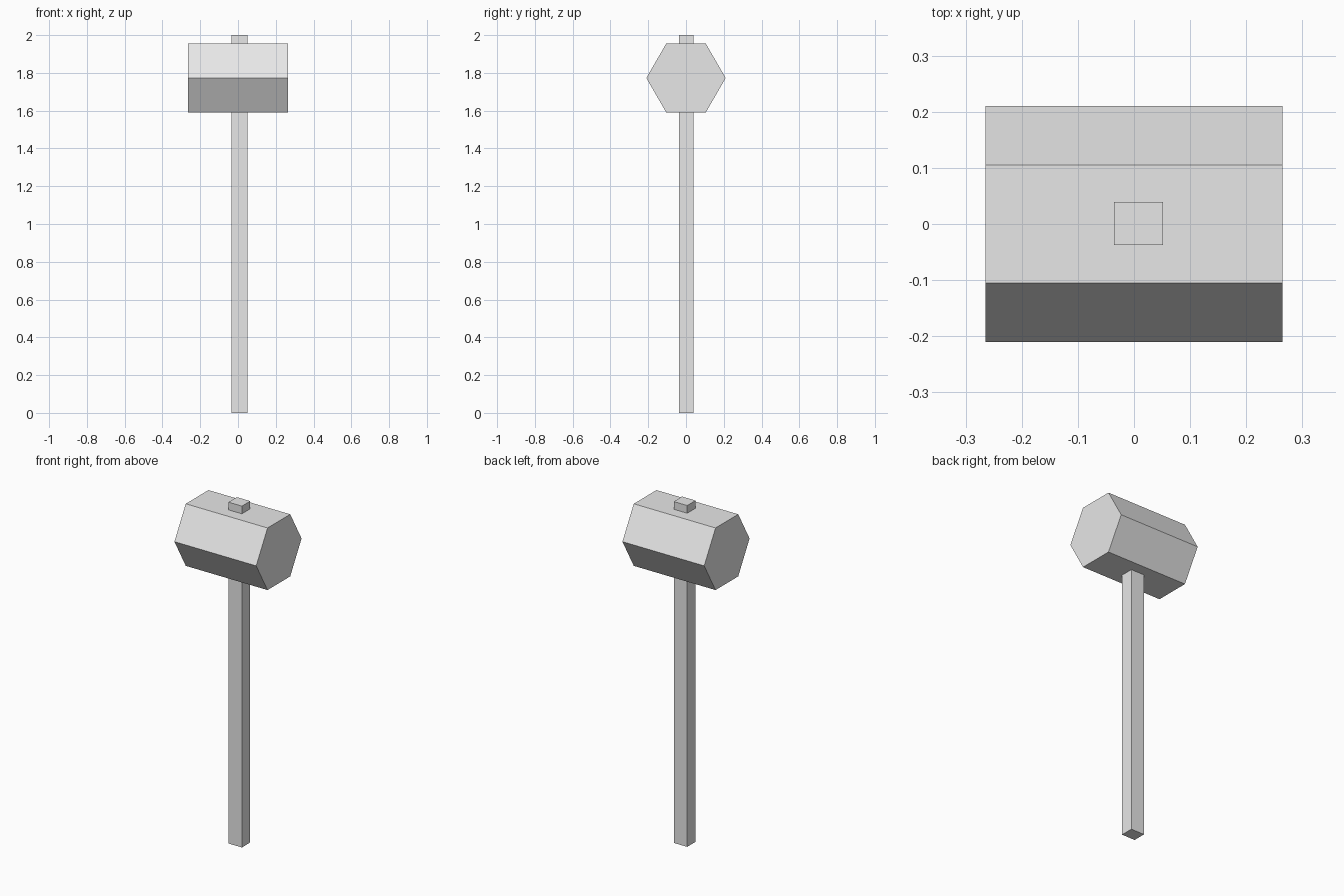
import bpy
import math

default_cube = bpy.data.objects.get("Cube")
if default_cube:
    bpy.data.objects.remove(default_cube, do_unlink=True)

# Single plain grey
grey = bpy.data.materials.new("plain_grey")
grey.use_nodes = True
colour = (0.8, 0.8, 0.8, 1.0)
grey.diffuse_color = colour
grey.node_tree.nodes["Principled BSDF"].inputs["Base Color"].default_value = colour


def finish(name):
    obj = bpy.context.object
    obj.name = name
    bpy.ops.object.transform_apply(location=False, rotation=True, scale=True)
    obj.data.materials.append(grey)
    bpy.ops.object.shade_flat()
    return obj


# Square handle, slightly off centre, passing right through the head
bpy.ops.mesh.primitive_cube_add(size=1, location=(0.008, 0.001, 1.0))
bpy.context.object.scale = (0.087, 0.077, 2.0)
finish("handle")

# Hexagonal head lying along x, with flat top and bottom
bpy.ops.mesh.primitive_cylinder_add(vertices=6, radius=0.21, depth=0.53,
                                    location=(0, 0, 1.773),
                                    rotation=(0, math.pi / 2, 0))
finish("hammer_head")
